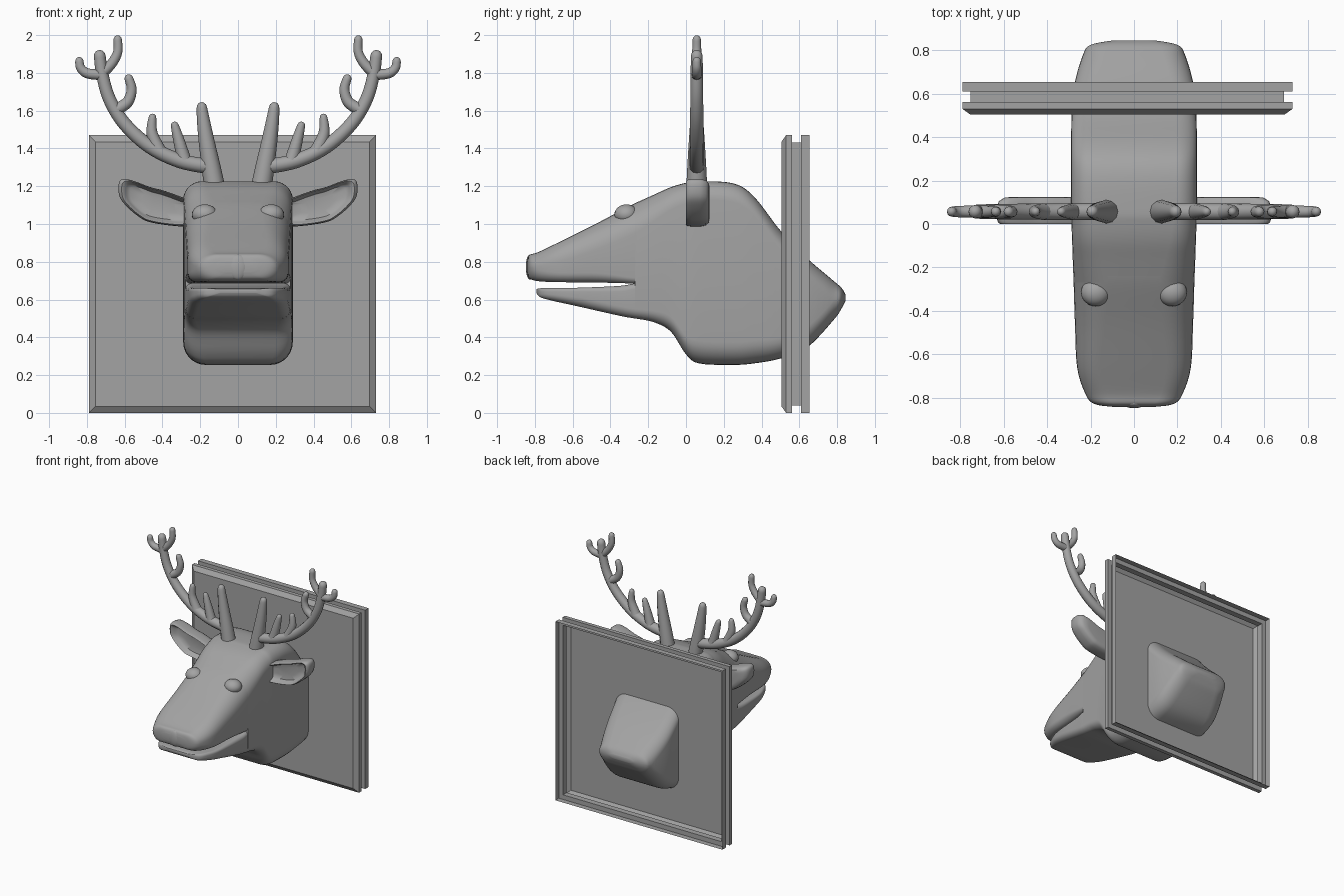
import bpy, bmesh
from math import sin, cos, pi, radians
from mathutils import Vector

cube = bpy.data.objects.get("Cube")
if cube:
    bpy.data.objects.remove(cube, do_unlink=True)

grey = bpy.data.materials.new("plain_grey")
grey.use_nodes = True
grey.diffuse_color = (0.37, 0.37, 0.37, 1)
grey.node_tree.nodes["Principled BSDF"].inputs["Base Color"].default_value = grey.diffuse_color


def smooth_path(points, steps, closed=False):
    """Catmull-Rom samples through tuples of any length."""
    n = len(points)
    pick = (lambda i: points[i % n]) if closed else (lambda i: points[max(0, min(n - 1, i))])
    out = []
    for i in range(n if closed else n - 1):
        quads = list(zip(pick(i - 1), pick(i), pick(i + 1), pick(i + 2)))
        for k in range(steps):
            t = k / steps
            out.append([b + t * ((c - a) + t * ((2*a - 5*b + 4*c - d) + t * (3*b - a - 3*c + d))) / 2
                        for a, b, c, d in quads])
    if not closed:
        out.append(list(points[-1]))
    return out


def finish(bm, name, smooth=True):
    bmesh.ops.recalc_face_normals(bm, faces=bm.faces)
    mesh = bpy.data.meshes.new(name)
    bm.to_mesh(mesh)
    bm.free()
    mesh.materials.append(grey)
    obj = bpy.data.objects.new(name, mesh)
    bpy.context.collection.objects.link(obj)
    if smooth:
        bpy.ops.object.select_all(action='DESELECT')
        obj.select_set(True)
        bpy.context.view_layer.objects.active = obj
        bpy.ops.object.shade_smooth_by_angle(angle=radians(45))
    return obj


def skin(bm, rings, cap_end=True):
    """Join equal rings of points into a surface, capped at the start and, if wanted, the end."""
    rows = [[bm.verts.new(p) for p in ring] for ring in rings]
    n = len(rows[0])
    for a, b in zip(rows, rows[1:]):
        for i in range(n):
            j = (i + 1) % n
            bm.faces.new((a[i], a[j], b[j], b[i]))
    bm.faces.new(rows[0][::-1])
    if cap_end:
        bm.faces.new(rows[-1])


def section(y, low, high, half, r_low, r_high):
    """Rounded rectangle across the head."""
    ring = []
    limit = (high - low) * 0.48
    for q, (sx, sz) in enumerate(((1, 1), (-1, 1), (-1, -1), (1, -1))):
        r = min(r_high if sz > 0 else r_low, half * 0.9)
        rz = min(r, limit)
        cx, cz = sx * (half - r), (high - rz if sz > 0 else low + rz)
        for k in range(8):
            a = (q + k / 7) * pi / 2
            ring.append((cx + r * cos(a), y, cz + rz * sin(a)))
    return ring


def loft(name, stations):
    bm = bmesh.new()
    skin(bm, [section(*s) for s in smooth_path(stations, 5)])
    finish(bm, name)


# Head: y, bottom, top, half width, lower and upper corner radius
loft("head_and_neck", [
    (-.27, .50, 1.11, .278, .05, .16), (-.17, .48, 1.155, .282, .06, .14),
    (-.08, .43, 1.195, .285, .08, .12), (0, .31, 1.218, .288, .1, .11),
    (.07, .262, 1.226, .29, .12, .1), (.25, .254, 1.215, .29, .12, .1),
    (.36, .262, 1.145, .29, .12, .1), (.5, .288, .965, .287, .11, .1),
    (.64, .345, .82, .275, .11, .1), (.78, .49, .70, .235, .1, .1),
    (.825, .555, .66, .2, .09, .09), (.845, .595, .625, .1, .05, .05)])
loft("snout", [
    (-.842, .745, .80, .1, .05, .05), (-.828, .712, .836, .185, .07, .09),
    (-.78, .697, .852, .225, .06, .1), (-.66, .692, .91, .262, .05, .11),
    (-.46, .69, 1.01, .272, .05, .14), (-.27, .685, 1.11, .278, .03, .16),
    (-.17, .685, 1.15, .278, .03, .14)])
loft("lower_jaw", [
    (-.792, .635, .655, .1, .01, .01), (-.77, .612, .66, .18, .02, .02),
    (-.70, .592, .662, .225, .04, .02), (-.59, .568, .662, .255, .05, .02),
    (-.355, .515, .672, .272, .05, .03), (-.27, .50, .685, .277, .05, .03),
    (-.17, .485, .685, .278, .05, .03)])


def ball(name, centre, radii):
    bm = bmesh.new()
    bmesh.ops.create_uvsphere(bm, u_segments=24, v_segments=14, radius=1)
    bmesh.ops.scale(bm, vec=radii, verts=bm.verts)
    bmesh.ops.translate(bm, vec=centre, verts=bm.verts)
    finish(bm, name)


ball("nose", (0, -.826, .772), (.055, .022, .066))


def tube(bm, side, points, r0, r1, y=.057):
    """Tapered round branch with a domed tip, in the plane of the antlers."""
    path = [Vector((side * x, y, z)) for x, z in smooth_path(points, 6)]
    last = len(path) - 1
    rings = []

    def add(centre, along, r):
        across = along.cross(Vector((0, 1, 0)))
        rings.append([centre + r * (cos(a) * across + sin(a) * Vector((0, 1, 0)))
                      for a in (k * pi / 6 for k in range(12))])

    for i, p in enumerate(path):
        along = (path[min(last, i + 1)] - path[max(0, i - 1)]).normalized()
        add(p, along, r0 + (r1 - r0) * i / last)
    for a in (.5, 1, 1.4):
        add(path[-1] + along * r1 * sin(a), along, r1 * cos(a))
    skin(bm, rings)


# Antler branches: points as (x, z), start and end radius
branches = [
    ([(.118, 1.16), (.142, 1.3), (.165, 1.43), (.182, 1.54), (.192, 1.618)], .058, .027),
    ([(.16, 1.305), (.31, 1.335), (.467, 1.41), (.60, 1.53), (.68, 1.66), (.718, 1.79), (.732, 1.89)], .04, .031),
    ([(.285, 1.34), (.315, 1.45), (.335, 1.522)], .038, .02),
    ([(.42, 1.39), (.455, 1.48), (.453, 1.564)], .039, .02),
    ([(.645, 1.605), (.585, 1.645), (.563, 1.71), (.578, 1.77)], .033, .023),
    ([(.718, 1.80), (.668, 1.85), (.637, 1.91), (.637, 1.977)], .029, .022),
    ([(.718, 1.79), (.795, 1.797), (.832, 1.825), (.84, 1.862)], .029, .022)]

# Ear outline as (x, z); layers as (y, scale) from the back to the hollow in front
outline = smooth_path([
    (.2, 1.1), (.265, 1.13), (.387, 1.175), (.467, 1.196), (.546, 1.226), (.60, 1.238), (.63, 1.22),
    (.627, 1.145), (.583, 1.087), (.52, 1.035), (.467, 1.01), (.36, .992), (.265, .987), (.2, 1.0)],
    4, closed=True)
layers = [(.125, .6), (.122, .82), (.105, .95), (.075, 1), (.03, 1), (.008, .97),
          (0, .92), (.006, .86), (.025, .8), (.04, .7), (.045, .4)]
mid_x, mid_z = .425, 1.105

for side, label in ((1, "left"), (-1, "right")):
    bm = bmesh.new()
    for points, r0, r1 in branches:
        tube(bm, side, points, r0, r1)
    finish(bm, label + "_antler")

    bm = bmesh.new()
    skin(bm, [[(side * (mid_x + (x - mid_x) * s), y, mid_z + (z - mid_z) * s) for x, z in outline]
              for y, s in layers])
    finish(bm, label + "_ear")

    ball(label + "_eye", (side * .176, -.315, 1.05), (.068, .064, .054))

# Wall plaque: thin pressed shell, open behind, with chamfer and groove, as (y, inset)
steps = [(.505, .035), (.53, 0), (.562, 0), (.562, .038), (.61, .038), (.61, 0), (.655, 0)]
bm = bmesh.new()
skin(bm, [[(-.03 + sx * (.76 - d), y, .735 + sz * (.735 - d))
           for sx, sz in ((1, 1), (-1, 1), (-1, -1), (1, -1))] for y, d in steps], cap_end=False)
finish(bm, "wall_plaque", smooth=False)
